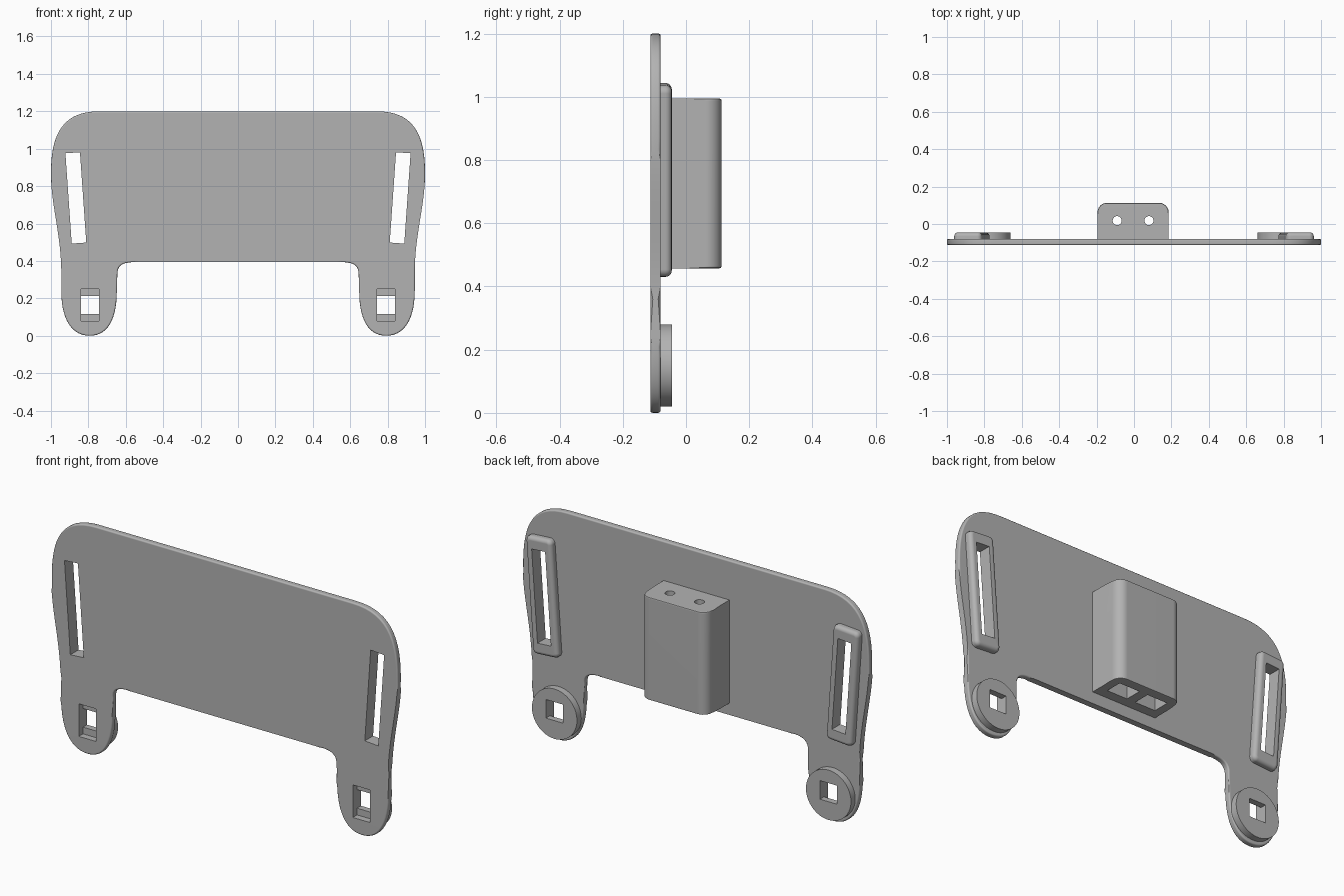
import bpy, bmesh, math
from mathutils import Vector, Matrix

cube = bpy.data.objects.get("Cube")
if cube:
    bpy.data.objects.remove(cube, do_unlink=True)

grey = bpy.data.materials.new("matte_grey")
grey.use_nodes = True
COLOUR = (0.45, 0.45, 0.45, 1)
grey.diffuse_color = COLOUR
grey.node_tree.nodes["Principled BSDF"].inputs["Base Color"].default_value = COLOUR

FRONT, FACE, PAD, BACK = -0.113, -0.08, -0.045, 0.113


def make(name, bm):
    """Turn a bmesh into a grey object."""
    bmesh.ops.recalc_face_normals(bm, faces=bm.faces)
    mesh = bpy.data.meshes.new(name)
    bm.to_mesh(mesh)
    bm.free()
    mesh.materials.append(grey)
    obj = bpy.data.objects.new(name, mesh)
    bpy.context.collection.objects.link(obj)
    return obj


def box(low, high):
    low, high = Vector(low), Vector(high)
    bm = bmesh.new()
    bmesh.ops.create_cube(bm, size=1)
    for v in bm.verts:
        v.co = (low + high) / 2 + v.co * (high - low)
    return bm


def cylinder(radius, depth, centre, axis, segments):
    bm = bmesh.new()
    turn = Matrix.Rotation(math.pi / 2, 4, "X") if axis == "Y" else Matrix()
    bmesh.ops.create_cone(bm, cap_ends=True, segments=segments, radius1=radius,
                          radius2=radius, depth=depth,
                          matrix=Matrix.Translation(centre) @ turn)
    return bm


def round_edges(bm, test, width, segments):
    edges = [e for e in bm.edges if test(*[v.co for v in e.verts])]
    bmesh.ops.bevel(bm, geom=edges, offset=width, segments=segments,
                    profile=0.5, affect="EDGES", clamp_overlap=True)


def finish(obj, cutters=()):
    """Cut the holes, then smooth the rounded edges only."""
    for c in cutters:
        c.hide_render = True
        mod = obj.modifiers.new("cut_" + c.name, "BOOLEAN")
        mod.operation, mod.object, mod.solver = "DIFFERENCE", c, "EXACT"
    deps = bpy.context.evaluated_depsgraph_get()
    mesh = bpy.data.meshes.new_from_object(obj.evaluated_get(deps))
    obj.modifiers.clear()
    obj.data = mesh
    for p in mesh.polygons:
        p.use_smooth = True
    mesh.set_sharp_from_angle(angle=math.radians(32))
    weighted = obj.modifiers.new("clean_shading", "WEIGHTED_NORMAL")
    weighted.keep_sharp = True


def bezier(a, b, c, d, steps=14):
    a, b, c, d = map(Vector, (a, b, c, d))
    return [a * (1 - t)**3 + b * 3 * t * (1 - t)**2 + c * 3 * t * t * (1 - t) + d * t**3
            for t in (i / steps for i in range(steps + 1))]


# Plate outline: shoulder, tapering side, rounded leg, inner fillet
half = bezier((.74, 1.2), (.93, 1.2), (1, 1.09), (1, .87))
half += bezier((1, .87), (1, .7), (.95, .56), (.945, .36))[1:]
half += bezier((.945, .24), (.945, .09), (.89, 0), (.793, 0))
half += bezier((.793, 0), (.695, 0), (.648, .09), (.648, .24))[1:]
half += bezier((.645, .33), (.645, .39), (.6, .393), (.53, .395), 10)
outline = half + [Vector((-p.x, p.y)) for p in reversed(half)]

bm = bmesh.new()
face = bm.faces.new([bm.verts.new((p.x, FRONT, p.y)) for p in outline])
ext = bmesh.ops.extrude_face_region(bm, geom=[face])
for v in ext["geom"]:
    if isinstance(v, bmesh.types.BMVert):
        v.co.y = FACE
round_edges(bm, lambda a, b: abs(a.y - b.y) < 1e-5, 0.008, 3)
plate = make("plate", bm)

# Strap rims and foot pads, one of each per side
plate_cutters = []
for side, word in ((1, "left"), (-1, "right")):
    tilt = (Matrix.Translation((side * .867, 0, .737))
            @ Matrix.Rotation(side * math.radians(4), 4, "Y"))

    bm = box((-.039, FRONT - .1, -.242), (.039, .1, .242))
    bm.transform(tilt)
    slot = make("slot_cutter_" + word, bm)

    bm = box((-.075, FACE - .01, -.304), (.075, PAD, .304))
    round_edges(bm, lambda a, b: abs(a.y - b.y) > .01, 0.025, 4)
    round_edges(bm, lambda a, b: a.y > PAD - .001 and b.y > PAD - .001, 0.02, 4)
    bm.transform(tilt)
    finish(make("strap_rim_" + word, bm), [slot])

    x = side * .791
    hole = make("foot_hole_cutter_" + word,
                box((x - .049, FRONT - .1, .115), (x + .049, .1, .212)))
    recess = make("foot_recess_cutter_" + word,
                  box((x - .049, FRONT - .1, .08), (x + .049, FACE + .002, .25)))
    pad = make("foot_pad_" + word,
               cylinder(.13, PAD - FACE + .005, (x, (PAD + FACE - .005) / 2, .15), "Y", 64))
    finish(pad, [hole, recess])
    plate_cutters += [slot, recess]

finish(plate, plate_cutters)

# Rear housing with two cord holes above two square pockets
CX = -.005
BOTTOM, TOP = .457, .995
bm = box((CX - .19, FACE - .01, BOTTOM), (CX + .19, BACK, TOP))
round_edges(bm, lambda a, b: abs(a.z - b.z) > .1 and a.y > 0, 0.05, 6)
round_edges(bm, lambda a, b: abs(a.z - b.z) < 1e-4 and max(a.y, b.y) > 0
            and min(a.y, b.y) > 0, 0.008, 2)
housing = make("rear_housing", bm)
cutters = []
for side, word in ((1, "left"), (-1, "right")):
    x = CX + side * .085
    cutters.append(make("cord_hole_cutter_" + word,
                        cylinder(.024, 1, (x, .018, .75), "Z", 32)))
    cutters.append(make("pocket_cutter_" + word,
                        box((x - .06, -.027, BOTTOM - .1), (x + .06, .063, BOTTOM + .4))))
finish(housing, cutters)

# Cutters are no longer needed
for obj in list(bpy.data.objects):
    if "_cutter_" in obj.name:
        bpy.data.objects.remove(obj, do_unlink=True)
